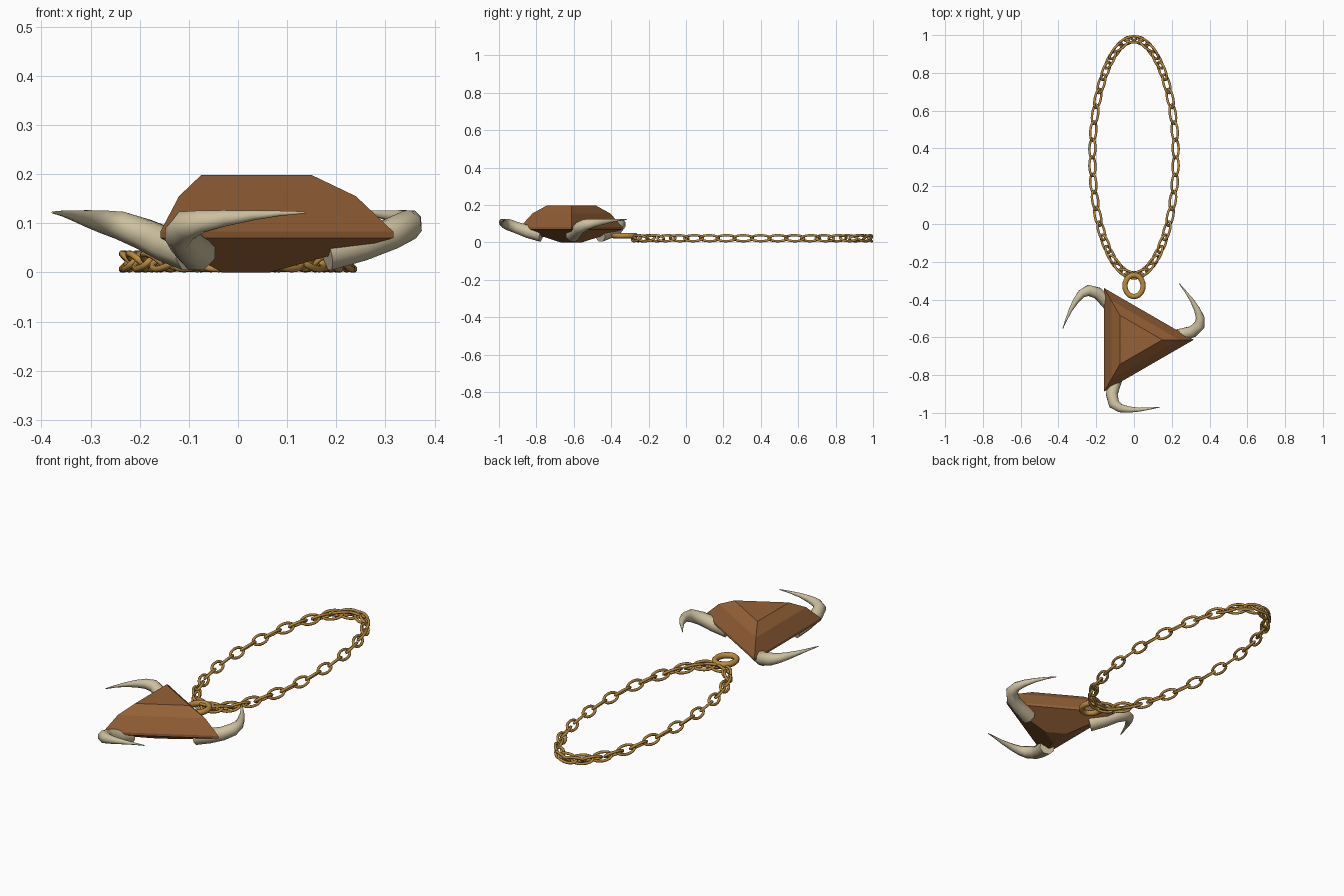
import bpy, bmesh, math
from mathutils import Vector, Matrix

if "Cube" in bpy.data.objects:
    bpy.data.objects.remove(bpy.data.objects["Cube"])


def material(name, rgb):
    m = bpy.data.materials.new(name)
    m.diffuse_color = (*rgb, 1)
    m.use_nodes = True
    m.node_tree.nodes["Principled BSDF"].inputs["Base Color"].default_value = m.diffuse_color
    return m


BROWN = material("amber_brown", (0.30, 0.12, 0.038))
BONE = material("bone", (0.61, 0.53, 0.35))
GOLD = material("old_gold", (0.49, 0.26, 0.05))


def finish(bm, name, mat, smooth):
    bmesh.ops.recalc_face_normals(bm, faces=bm.faces)
    me = bpy.data.meshes.new(name)
    bm.to_mesh(me)
    bm.free()
    me.materials.append(mat)
    ob = bpy.data.objects.new(name, me)
    bpy.context.collection.objects.link(ob)
    if smooth:
        bpy.ops.object.select_all(action='DESELECT')
        bpy.context.view_layer.objects.active = ob
        ob.select_set(True)
        bpy.ops.object.shade_smooth_by_angle(angle=math.radians(50))
    return ob


def bridge(bm, loops, closed):
    n = len(loops[0])
    pairs = list(zip(loops, loops[1:])) + ([(loops[-1], loops[0])] if closed else [])
    for a, b in pairs:
        for i in range(n):
            j = (i + 1) % n
            bm.faces.new((a[i], a[j], b[j], b[i]))
    if not closed:
        bm.faces.new(loops[0])
        bm.faces.new(loops[-1])


def tube(bm, pts, radii, sides, closed, mat4):
    """Sweep a round section along a path that stays roughly horizontal."""
    loops, n = [], len(pts)
    for k, p in enumerate(pts):
        if closed:
            t = pts[(k + 1) % n] - pts[k - 1]
        else:
            t = pts[min(k + 1, n - 1)] - pts[max(k - 1, 0)]
        t.normalize()
        side = t.cross(Vector((0, 0, 1))).normalized()
        up = side.cross(t)
        loop = []
        for i in range(sides):
            a = math.tau * (i + 0.5) / sides
            loop.append(bm.verts.new(mat4 @ (p + (side * math.cos(a) + up * math.sin(a)) * radii[k])))
        loops.append(loop)
    bridge(bm, loops, closed)


def ellipse(rx, ry, n):
    return [Vector((rx * math.cos(math.tau * i / n), ry * math.sin(math.tau * i / n), 0)) for i in range(n)]


CENTRE = Vector((0, -0.613, 0))

# triangular faceted gem: (corner radius, height) layers
bm = bmesh.new()
layers = [(0.065, 0), (0.316, 0.07), (0.316, 0.083), (0.24, 0.155), (0.15, 0.198)]
bridge(bm, [[bm.verts.new(CENTRE + Vector((r * math.cos(math.tau * i / 3), r * math.sin(math.tau * i / 3), z)))
             for i in range(3)] for r, z in layers], False)
finish(bm, "gem", BROWN, False)

# three curved horns at the gem corners: x, y, z, radius
path = [(0.18, 0.008, 0.042, 0.041), (0.25, 0.026, 0.057, 0.036), (0.31, 0.043, 0.078, 0.033),
        (0.347, 0.078, 0.096, 0.031), (0.350, 0.118, 0.104, 0.024), (0.334, 0.160, 0.110, 0.018),
        (0.306, 0.210, 0.116, 0.011), (0.274, 0.254, 0.120, 0.006), (0.24, 0.297, 0.122, 0.002)]
for i in range(3):
    bm = bmesh.new()
    tube(bm, [Vector(p[:3]) for p in path], [p[3] for p in path], 8, False,
         Matrix.Translation(CENTRE) @ Matrix.Rotation(math.tau * i / 3, 4, 'Z'))
    finish(bm, f"horn_{i + 1}", BONE, True)

# hanging ring
bm = bmesh.new()
tube(bm, ellipse(0.048, 0.057, 24), [0.015] * 24, 8, True, Matrix.Translation((0, -0.327, 0.036)))
finish(bm, "hanging_ring", GOLD, True)

# chain: links spaced round an oval, tilted alternately inward and outward
bm = bmesh.new()
LINKS, RX, RY, CY = 42, 0.221, 0.624, 0.353
for k in range(LINKS):
    t = math.pi / 2 - math.tau * k / LINKS
    heading = math.atan2(RY * math.cos(t), -RX * math.sin(t))
    m = (Matrix.Translation((RX * math.cos(t), CY + RY * math.sin(t), 0.0225))
         @ Matrix.Rotation(heading, 4, 'Z') @ Matrix.Rotation(math.pi / 4 * (-1) ** k, 4, 'X'))
    tube(bm, ellipse(0.051, 0.0225, 16), [0.0068] * 16, 8, True, m)
finish(bm, "chain", GOLD, True)
